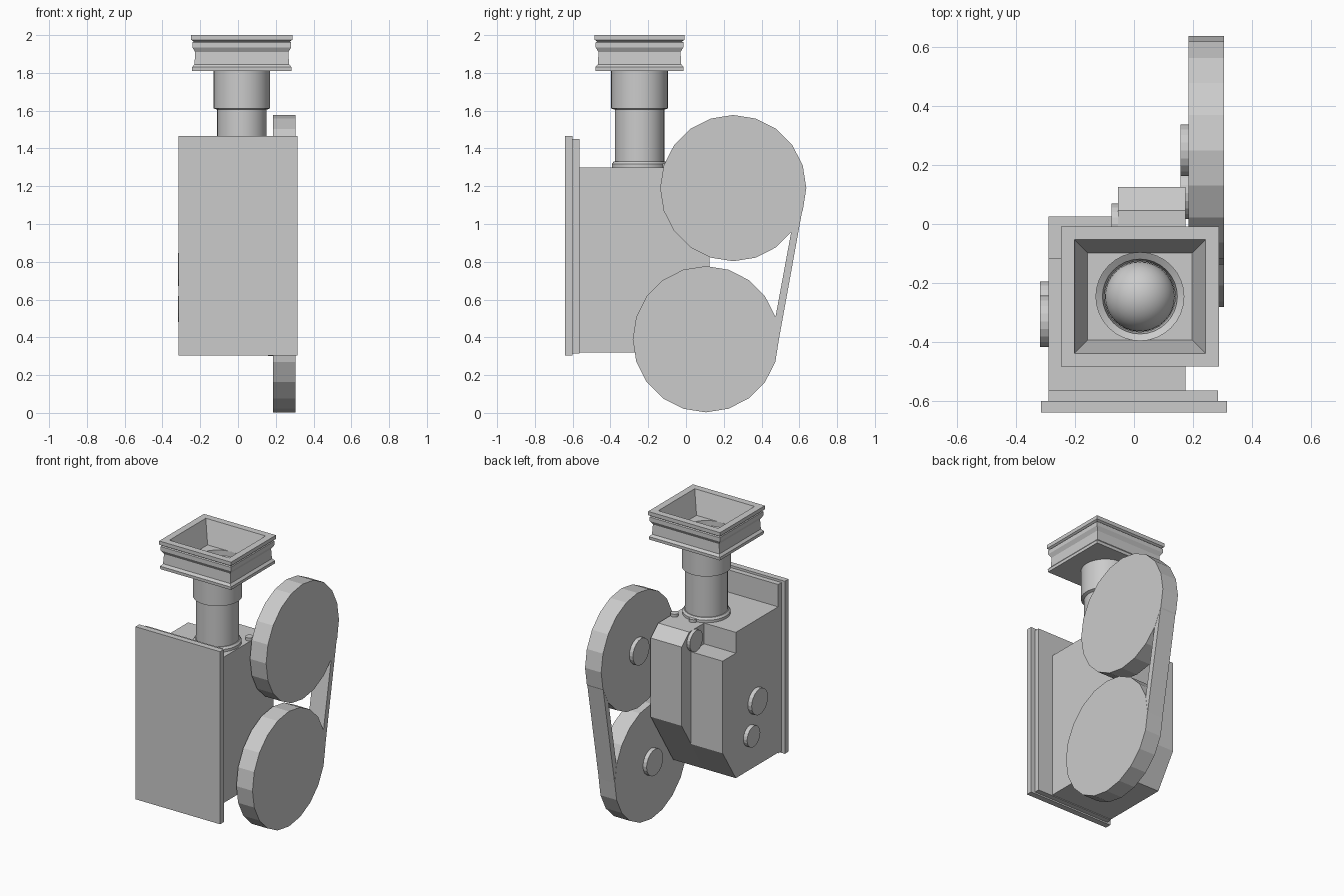
import bpy, bmesh, math
from mathutils import Vector, Matrix

if "Cube" in bpy.data.objects:
    bpy.data.objects.remove(bpy.data.objects["Cube"])


def finish(bm, name, smooth=False):
    bmesh.ops.recalc_face_normals(bm, faces=bm.faces)
    mesh = bpy.data.meshes.new(name)
    bm.to_mesh(mesh)
    bm.free()
    ob = bpy.data.objects.new(name, mesh)
    bpy.context.collection.objects.link(ob)
    if smooth:
        bpy.ops.object.select_all(action='DESELECT')
        ob.select_set(True)
        bpy.context.view_layer.objects.active = ob
        bpy.ops.object.shade_smooth_by_angle(angle=math.radians(30))
    return ob


def prism(name, profile, x0, x1):
    """Extrude a (y, z) outline along x."""
    bm = bmesh.new()
    face = bm.faces.new([bm.verts.new((x0, y, z)) for y, z in profile])
    ext = bmesh.ops.extrude_face_region(bm, geom=[face])['geom']
    bmesh.ops.translate(bm, vec=(x1 - x0, 0, 0),
                        verts=[v for v in ext if isinstance(v, bmesh.types.BMVert)])
    return finish(bm, name)


def box(name, x0, x1, y0, y1, z0, z1):
    return prism(name, [(y0, z0), (y1, z0), (y1, z1), (y0, z1)], x0, x1)


def ngon(y, z, r, n):
    return [(y + r * math.cos(math.tau * i / n), z + r * math.sin(math.tau * i / n))
            for i in range(n)]


def disc(name, y, z, r, x0, x1, n=20):
    return prism(name, ngon(y, z, r, n), x0, x1)


def lathe(name, profile, cx, cy, n=32):
    """Revolve an (r, z) outline about a vertical axis."""
    bm = bmesh.new()
    vs = [bm.verts.new((r, 0, z)) for r, z in profile]
    es = [bm.edges.new(p) for p in zip(vs, vs[1:])]
    bmesh.ops.spin(bm, geom=vs + es, axis=(0, 0, 1), cent=(0, 0, 0),
                   angle=math.tau, steps=n)
    bmesh.ops.remove_doubles(bm, verts=bm.verts, dist=1e-4)
    bmesh.ops.translate(bm, verts=bm.verts, vec=(cx, cy, 0))
    return finish(bm, name, True)


# Front mounting plates
box("front_plate", -0.315, 0.315, -0.64, -0.60, 0.305, 1.465)
box("backing_plate", -0.29, 0.285, -0.60, -0.565, 0.315, 1.45)

# Body: stepped left half and deeper right half, both with a sloped lower back
prism("body_left", [(-0.565, 0.32), (-0.115, 0.32), (0.025, 0.54), (0.025, 1.16),
                    (-0.115, 1.16), (-0.115, 1.30), (-0.565, 1.30)], -0.29, -0.055)
prism("body_right", [(-0.565, 0.32), (-0.115, 0.32), (0.125, 0.70), (0.125, 1.23),
                     (0.045, 1.30), (-0.565, 1.30)], -0.055, 0.175)

# Knobs on the left side and pins on top
for name, y, z, r, x0, x1 in (("upper_side_knob", -0.33, 0.76, 0.087, -0.318, -0.28),
                              ("lower_side_knob", -0.265, 0.55, 0.07, -0.318, -0.28),
                              ("block_knob", 0.0, 1.23, 0.07, -0.077, -0.05)):
    disc(name, y, z, r, x0, x1)
for i, x in enumerate((0.017, 0.155)):
    lathe(f"top_pin_{i + 1}", [(0, 1.29), (0.025, 1.29), (0.025, 1.32), (0, 1.32)],
          x, -0.10, 16)

# Wheels with inner hubs, joined by a slanted belt
for name, y, z in (("upper_wheel", 0.25, 1.19), ("lower_wheel", 0.105, 0.39)):
    disc(name, y, z, 0.387, 0.185, 0.305)
    disc(name + "_hub", y, z, 0.088, 0.158, 0.19)
prism("belt", [(0.637, 1.19), (0.492, 0.39), (0.473, 0.271), (0.43, 0.271),
               (0.60, 1.19)], 0.186, 0.304)

# Neck pipe with base flange and recessed collar around the dome
CX, CY = 0.02, -0.246
lathe("neck_pipe", [(0, 1.29), (0.147, 1.29), (0.147, 1.317), (0.137, 1.33), (0.131, 1.33),
                    (0.131, 1.605), (0.15, 1.612), (0.15, 1.815), (0.127, 1.80),
                    (0.12, 1.76), (0.12, 1.69)], CX, CY)
bm = bmesh.new()
bmesh.ops.create_uvsphere(bm, u_segments=32, v_segments=16, radius=0.119,
                          matrix=Matrix.Translation((CX, CY, 1.69)))
finish(bm, "dome", True)

# Rectangular hood: moulded outside, tapered well inside
sections = [(-0.005, 1.81), (-0.004, 1.83), (-0.017, 1.845), (-0.021, 1.91), (-0.006, 1.935),
            (-0.006, 1.962), (-0.013, 1.967), (0, 1.975), (0, 2.0), (-0.045, 2.0),
            (-0.09, 1.85)]
bm = bmesh.new()
rings = [[bm.verts.new((CX + sx * (0.2675 + o), CY + sy * (0.238 + o), z))
          for sx, sy in ((-1, -1), (1, -1), (1, 1), (-1, 1))] for o, z in sections]
for a, b in zip(rings, rings[1:]):
    for i in range(4):
        j = (i + 1) % 4
        bm.faces.new((a[i], a[j], b[j], b[i]))
bm.faces.new(rings[0])
bm.faces.new(rings[-1])
hood = finish(bm, "hood")

# Round opening in the hood floor
cutter = lathe("hood_hole_cutter", [(0, 1.75), (0.149, 1.75), (0.149, 1.9), (0, 1.9)], CX, CY)
cutter.hide_render = True
cutter.hide_set(True)
mod = hood.modifiers.new("opening", 'BOOLEAN')
mod.operation = 'DIFFERENCE'
mod.solver = 'EXACT'
mod.object = cutter
